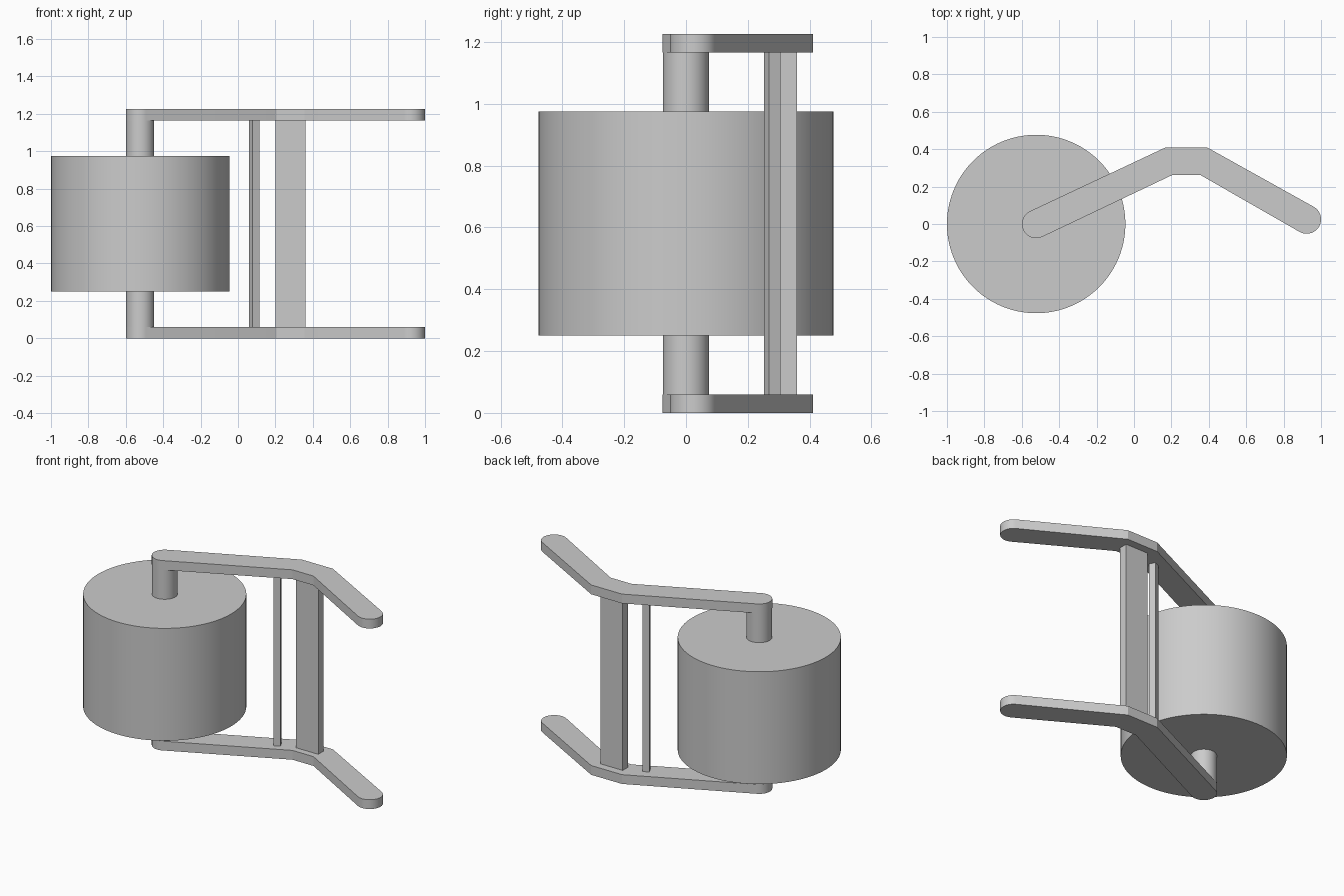
import bpy
import bmesh
from math import cos, sin, radians, pi

cube = bpy.data.objects.get("Cube")
if cube:
    bpy.data.objects.remove(cube, do_unlink=True)

# One plain grey for the whole frame and roller
grey = bpy.data.materials.new("plain grey")
grey.use_nodes = True
COLOUR = (0.6, 0.6, 0.6, 1)
grey.diffuse_color = COLOUR
grey.node_tree.nodes["Principled BSDF"].inputs["Base Color"].default_value = COLOUR

HEIGHT = 1.225
PLATE = 0.06
PIVOT_X = -0.523


def extrude(name, outline, bottom, top):
    """Raise a flat outline into a solid between two heights."""
    bm = bmesh.new()
    face = bm.faces.new([bm.verts.new((x, y, bottom)) for x, y in outline])
    raised = bmesh.ops.extrude_face_region(bm, geom=[face])["geom"]
    verts = [v for v in raised if isinstance(v, bmesh.types.BMVert)]
    bmesh.ops.translate(bm, verts=verts, vec=(0, 0, top - bottom))
    bmesh.ops.recalc_face_normals(bm, faces=bm.faces)
    mesh = bpy.data.meshes.new(name)
    bm.to_mesh(mesh)
    bm.free()
    mesh.materials.append(grey)
    obj = bpy.data.objects.new(name, mesh)
    bpy.context.collection.objects.link(obj)
    bpy.ops.object.select_all(action="DESELECT")
    obj.select_set(True)
    bpy.context.view_layer.objects.active = obj
    bpy.ops.object.shade_smooth_by_angle(angle=radians(20))
    return obj


def arc(cx, cy, radius, start, end, steps):
    angles = [radians(start + (end - start) * i / steps) for i in range(steps + 1)]
    return [(cx + radius * cos(a), cy + radius * sin(a)) for a in angles]


def circle(cx, cy, radius, sides):
    return arc(cx, cy, radius, 0, 360, sides)[:-1]


def box(cx, cy, width, depth, turn=0):
    c, s = cos(radians(turn)), sin(radians(turn))
    corners = [(-1, -1), (1, -1), (1, 1), (-1, 1)]
    return [(cx + (u * width * c - v * depth * s) / 2,
             cy + (u * width * s + v * depth * c) / 2) for u, v in corners]


# Bent arms with rounded ends, bottom and top
arm = (arc(PIVOT_X, 0, 0.076, 295, 115, 24)
       + [(0.17, 0.41), (0.39, 0.41)]
       + arc(0.923, 0.025, 0.077, 61, -119, 24)
       + [(0.355, 0.262), (0.205, 0.262)])
extrude("lower_arm", arm, 0, PLATE)
extrude("upper_arm", arm, HEIGHT - PLATE, HEIGHT)

# Roller drum and its axle
extrude("roller_drum", circle(PIVOT_X, 0, 0.477, 96), 0.25, 0.975)
extrude("axle", circle(PIVOT_X, 0, 0.075, 48), PLATE, HEIGHT - PLATE)

# Posts joining the two arms
extrude("wide_post", box(0.28, 0.332, 0.16, 0.055), PLATE, HEIGHT - PLATE)
extrude("thin_post", box(0.087, 0.279, 0.041, 0.041, 25), PLATE, HEIGHT - PLATE)
